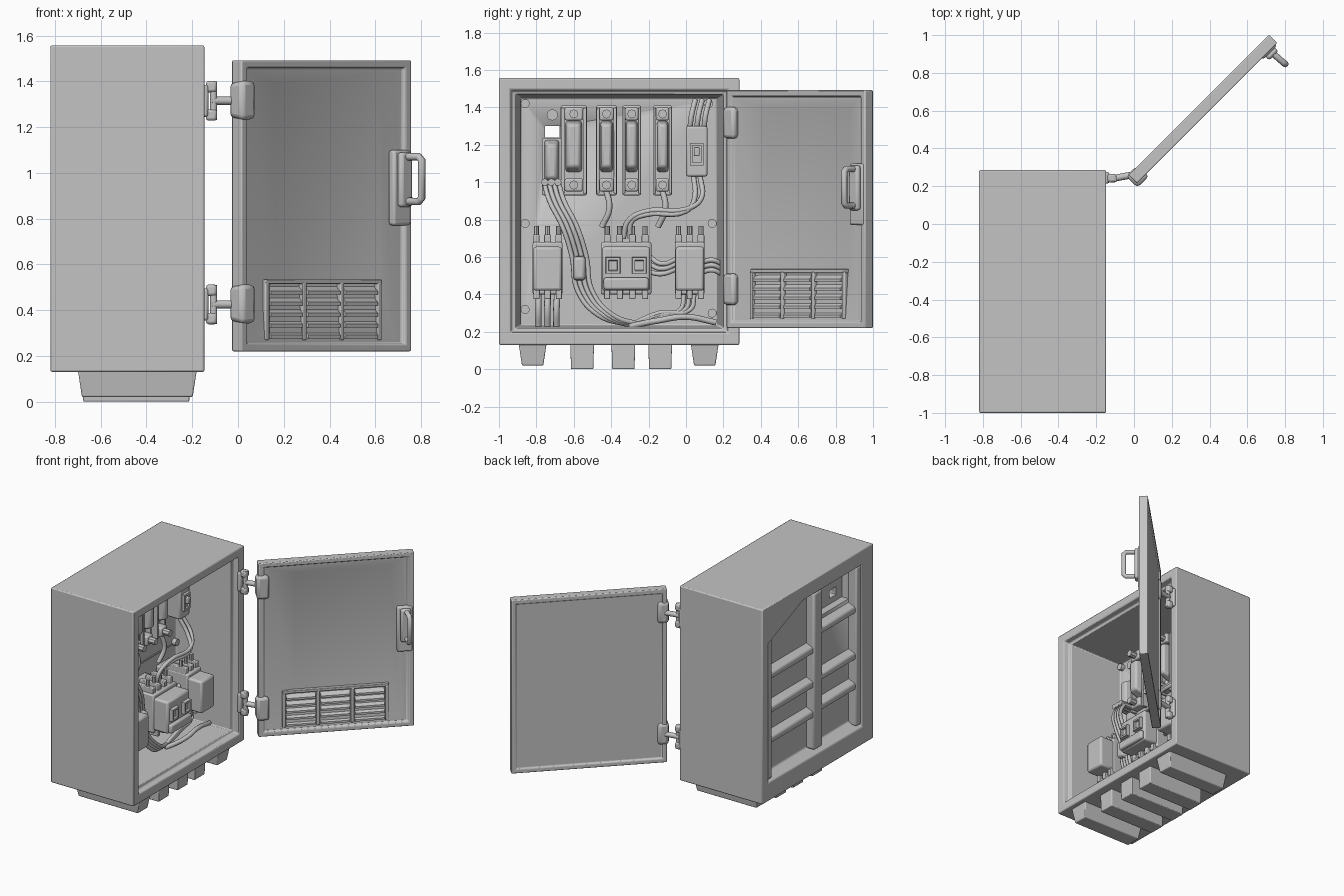
import bpy, bmesh, math
from mathutils import Matrix, Vector

grey = bpy.data.materials.new("plain grey")
grey.diffuse_color = (0.55, 0.55, 0.55, 1)
WORLD = Matrix.Identity(4)
# door space: x points out of the door's inner side, y runs along its width
DOOR = Matrix.Translation((0.366, 0.6075, 0)) @ Matrix.Rotation(-math.pi / 4, 4, 'Z')
# panel space: x = 0 is the front of the mounting plate; the lower row stands further out
P = -0.62
PANEL = Matrix.Translation((P, 0, 0))
LOWER = Matrix.Translation((-0.545, 0, 0))


def finish(name, bm, mat=WORLD, bevel=0.0):
    bmesh.ops.recalc_face_normals(bm, faces=bm.faces)
    me = bpy.data.meshes.new(name)
    bm.to_mesh(me)
    bm.free()
    me.materials.append(grey)
    ob = bpy.data.objects.new(name, me)
    ob.matrix_world = mat
    bpy.context.collection.objects.link(ob)
    bpy.ops.object.select_all(action='DESELECT')
    ob.select_set(True)
    bpy.context.view_layer.objects.active = ob
    bpy.ops.object.shade_smooth_by_angle(angle=math.radians(35))
    if bevel:
        m = ob.modifiers.new("rounding", 'BEVEL')
        m.width, m.segments, m.limit_method = bevel, 2, 'ANGLE'
        m.angle_limit = math.radians(50)
    return ob


def skin(name, loops, mat=WORLD, bevel=0.0):
    """Closed solid through matching point loops."""
    bm = bmesh.new()
    loops = [[bm.verts.new(c) for c in lp] for lp in loops]
    n = len(loops[0])
    for p, q in zip(loops, loops[1:]):
        for i in range(n):
            j = (i + 1) % n
            bm.faces.new((p[i], p[j], q[j], q[i]))
    bm.faces.new(loops[0])
    bm.faces.new(loops[-1])
    return finish(name, bm, mat, bevel)


def loft(name, rings, mat=WORLD, bevel=0.0):
    """Solid through rectangles (x, y0, y1, z0, z1)."""
    return skin(name, [[(x, y, z) for y, z in ((a, c), (b, c), (b, d), (a, d))]
                       for x, a, b, c, d in rings], mat, bevel)


def box(name, x0, x1, y0, y1, z0, z1, mat=WORLD, bevel=0.0):
    return loft(name, [(x0, y0, y1, z0, z1), (x1, y0, y1, z0, z1)], mat, bevel)


def cyl(name, r, p0, p1, mat=WORLD, sides=12):
    p0, p1 = Vector(p0), Vector(p1)
    d = p1 - p0
    m = Matrix.Translation((p0 + p1) / 2) @ d.to_track_quat('Z', 'Y').to_matrix().to_4x4()
    bm = bmesh.new()
    bmesh.ops.create_cone(bm, cap_ends=True, segments=sides, radius1=r, radius2=r,
                          depth=d.length, matrix=m)
    return finish(name, bm, mat)


def tube(name, r, pts, mat=LOWER, straight=False):
    cu = bpy.data.curves.new(name, 'CURVE')
    cu.dimensions = '3D'
    cu.bevel_depth, cu.bevel_resolution, cu.use_fill_caps = r, 2, True
    cu.resolution_u = 6
    sp = cu.splines.new('POLY' if straight else 'BEZIER')
    store = sp.points if straight else sp.bezier_points
    store.add(len(pts) - 1)
    for p, co in zip(store, pts):
        if straight:
            p.co = (*co, 1)
        else:
            p.co = co
            p.handle_left_type = p.handle_right_type = 'AUTO'
    cu.materials.append(grey)
    ob = bpy.data.objects.new(name, cu)
    ob.matrix_world = mat
    bpy.context.collection.objects.link(ob)
    return ob


# --- cabinet shell: rear recess, outer walls, front lip and cavity in one skin
cabinet = loft("cabinet", [
    (-0.745, -0.85, 0.19, 0.30, 1.43), (-0.82, -0.87, 0.22, 0.26, 1.45),
    (-0.82, -1.0, 0.285, 0.13, 1.557), (-0.147, -1.0, 0.285, 0.13, 1.557),
    (-0.147, -0.94, 0.225, 0.195, 1.495), (-0.19, -0.93, 0.215, 0.205, 1.485),
    (-0.19, -0.91, 0.20, 0.22, 1.47), (P, -0.885, 0.165, 0.235, 1.45)], bevel=0.01)
for name, args in (("plate_hole_cutter", (-0.9, -0.3, -0.755, -0.675, 1.24, 1.30)),
                   ("rear_pocket_cutter", (-0.9, -0.69, -0.82, -0.45, 1.20, 1.41))):
    cutter = box(name, *args)
    cutter.hide_render = True
    cutter.hide_viewport = True
    cut = cabinet.modifiers.new(name, 'BOOLEAN')
    cut.operation, cut.object = 'DIFFERENCE', cutter

# --- rear ribs dividing the recess into shallow pans
box("rear_post", -0.81, -0.73, -0.43, -0.33, 0.29, 1.44, bevel=0.015)
for y0, y1, levels in ((-0.36, 0.19, (1.02, 0.77, 0.55)), (-0.85, -0.40, (1.13, 0.79, 0.57))):
    for z in levels:
        loft("rear_shelf", [(-0.73, y0, y1, z - 0.06, z + 0.05),
                            (-0.80, y0, y1, z - 0.02, z + 0.02)], bevel=0.01)
for y in (-0.845, 0.185):
    box("rear_side_rib", -0.81, -0.73, y - 0.025, y + 0.025, 0.28, 1.44, bevel=0.008)
skin("rear_corner_gusset", [[(x, 0.225, 1.28), (x, 0.225, 1.455), (x, -0.20, 1.455)]
                            for x in (-0.73, -0.817)])

# --- bars and feet below
def foot(name, y0, y1, bottom, x0, x1, taper):
    skin(name, [[(x0 + t, y0 + t, z), (x1 - t, y0 + t, z), (x1 - t, y1 - t, z), (x0 + t, y1 - t, z)]
                for z, t in ((0.14, 0), (bottom, taper))], bevel=0.006)

for y in (-0.82, 0.10):
    foot("corner_foot", y - 0.075, y + 0.075, 0.02, -0.70, -0.18, 0.018)
for y in (-0.555, -0.335, -0.138):
    foot("bottom_bar", y - 0.063, y + 0.063, 0.0, -0.68, -0.21, 0.003)

# --- mounting plate details
box("plate_seam", -0.01, 0.006, -0.87, 0.15, 0.765, 0.775, PANEL)
for y, z in ((-0.86, 1.42), (0.12, 1.42), (-0.86, 0.78), (0.14, 0.78), (-0.86, 0.32), (0.14, 0.30)):
    cyl("plate_screw", 0.024, (-0.01, y, z), (0.03, y, z), PANEL)

# --- upper row of fuse modules: side rails, body and end clips
for y, w in ((-0.60, 0.07), (-0.425, 0.055), (-0.29, 0.05), (-0.125, 0.05)):
    box("fuse_base", -0.01, 0.05, y - w, y + w, 0.93, 1.41, PANEL, 0.008)
    for s in (-1, 1):
        box("fuse_rail", 0.04, 0.09, y + s * w * .84 - w * .15, y + s * w * .84 + w * .15,
            0.94, 1.40, PANEL, 0.004)
    loft("fuse_body", [(0.04, y - w * .65, y + w * .65, 1.05, 1.33),
                       (0.13, y - w * .5, y + w * .5, 1.08, 1.31)], PANEL, 0.015)
    for z in (1.365, 0.985):
        box("fuse_clip", 0.04, 0.11, y - w * .7, y + w * .7, z - 0.035, z + 0.035, PANEL, 0.01)
        cyl("fuse_bolt", 0.024, (0.09, y, z), (0.16, y, z), PANEL, sides=8)

# module around the hole
box("open_fuse_base", -0.01, 0.05, -0.77, -0.665, 0.93, 1.235, PANEL, 0.008)
loft("open_fuse_body", [(0.04, -0.76, -0.675, 1.0, 1.23),
                        (0.12, -0.745, -0.69, 1.02, 1.2)], PANEL, 0.015)
cyl("open_fuse_bolt", 0.03, (-0.01, -0.715, 1.36), (0.06, -0.715, 1.36), PANEL)
for dy in (-0.035, 0.0, 0.035):
    cyl("open_fuse_terminal", 0.02, (0.04, -0.72 + dy, 1.0), (0.17, -0.72 + dy, 1.0), PANEL, sides=8)

# main switch
box("switch_body", -0.01, 0.15, 0.0, 0.115, 1.03, 1.30, PANEL, 0.012)
loft("switch_frame", [(0.14, 0.022, 0.093, 1.09, 1.21), (0.17, 0.022, 0.093, 1.09, 1.21),
                      (0.17, 0.036, 0.079, 1.105, 1.195), (0.155, 0.036, 0.079, 1.105, 1.195)], PANEL)
box("switch_lever", 0.15, 0.19, 0.043, 0.072, 1.14, 1.185, PANEL, 0.005)
for dy in (0.02, 0.057, 0.095):
    tube("switch_feed", 0.014, [(0.10, dy, 1.28), (0.11, dy + 0.01, 1.36), (0.06, dy + 0.03, 1.44)], PANEL)

# --- lower row of contactors
for y, w, n in ((-0.74, 0.08, 3), (-0.32, 0.135, 4), (0.02, 0.08, 3)):
    box("contactor_base", -0.09, 0.18, y - w, y + w, 0.40, 0.68, LOWER, 0.01)
    box("contactor_body", 0.16, 0.29, y - w * .95, y + w * .95, 0.42, 0.655, LOWER, 0.014)
    for i in range(n):
        ty = y + w * 1.5 * (i / (n - 1) - 0.5)
        box("top_terminal", 0, 0.16, ty - 0.018, ty + 0.018, 0.66, 0.72, LOWER, 0.005)
        cyl("top_pin", 0.014, (0.11, ty, 0.70), (0.11, ty, 0.765), LOWER, sides=8)
        box("lower_terminal", 0, 0.20, ty - 0.016, ty + 0.016, 0.375, 0.43, LOWER, 0.005)
for y in (-0.39, -0.25):
    loft("contactor_window", [(0.28, y - .04, y + .04, 0.51, 0.60), (0.315, y - .037, y + .037, 0.513, 0.597),
                              (0.315, y - .024, y + .024, 0.526, 0.584), (0.30, y - .022, y + .022, 0.53, 0.58)], LOWER)
box("contactor_ledge", 0.28, 0.315, -0.44, -0.20, 0.425, 0.49, LOWER, 0.012)
loft("cable_coupler", [(0.05, -0.61, -0.53, 0.46, 0.62), (0.20, -0.60, -0.54, 0.48, 0.60)], LOWER, 0.015)

# --- cables
for i in range(4):
    o = i * 0.026
    tube("main_cable", 0.013, [(0.06, -0.76 + o, 1.0), (0.12, -0.73 + o, 0.90), (0.16, -0.66 + o, 0.76),
                               (0.15, -0.61 + o, 0.60), (0.16, -0.58 + o, 0.42),
                               (0.18, -0.47 + o, 0.29), (0.14, -0.30 + o, 0.235)])
for i in range(3):
    o = i * 0.027
    tube("return_cable", 0.013, [(0.14, -0.01 + o, 0.40), (0.15, -0.03 + o, 0.32), (0.16, -0.14, 0.28 + o * .4),
                                 (0.15, -0.30, 0.235)])
    tube("side_cable", 0.013, [(0.10, -0.20, 0.52 + o * 1.6), (0.13, -0.13, 0.51 + o), (0.10, -0.04, 0.54 + o)])
    tube("outlet_cable", 0.013, [(0.12, 0.09, 0.52 + o), (0.14, 0.14, 0.53 + o), (0.12, 0.19, 0.51 + o)])
    tube("left_drop", 0.018, [(0.12, -0.79 + o * 1.9, 0.41), (0.14, -0.79 + o * 1.8, 0.32), (0.11, -0.79 + o * 1.8, 0.22)])
for o in (0.0, 0.035):
    tube("switch_cable", 0.014, [(0.03, 0.04 + o, 1.04), (0.11, 0.045 + o, 0.91), (0.16, 0.0, 0.845 + o * .3),
                                 (0.15, -0.22, 0.825 + o * .5), (0.13, -0.29 - o * .6, 0.79), (0.11, -0.30 - o, 0.70)])
tube("floor_cable", 0.016, [(0.20, 0.16, 0.25), (0.22, 0.0, 0.28), (0.22, -0.15, 0.26), (0.16, -0.30, 0.23)])
for y in (-0.43, -0.13):
    tube("fuse_cable", 0.016, [(0.08, y, 0.97), (0.10, y + 0.02, 0.86), (0.08, y - 0.02, 0.76)], PANEL)

# --- door: outer skin, rim and dished inner panel
loft("door", [
    (-0.020, -0.47, 0.47, 0.275, 1.435), (-0.020, -0.492, 0.492, 0.252, 1.458),
    (-0.032, -0.495, 0.495, 0.25, 1.46), (-0.032, -0.525, 0.525, 0.22, 1.492),
    (0.03, -0.525, 0.525, 0.22, 1.492), (0.03, -0.49, 0.49, 0.25, 1.462),
    (0.012, -0.482, 0.482, 0.258, 1.454), (0.01, -0.46, 0.44, 0.27, 1.44),
    (-0.012, -0.27, 0.365, 0.55, 1.39)], DOOR, 0.006)

# louvre vents: three columns of slats between posts
for k in range(3):
    y = -0.235 + 0.232 * k
    for i in range(5):
        z = 0.285 + 0.048 * i
        loft("vent_slat", [(-0.01, y - 0.1, y + 0.1, z - 0.008, z + 0.028),
                           (0.02, y - 0.098, y + 0.098, z - 0.008, z + 0.006)], DOOR)
for y in (-0.35, -0.12, 0.113, 0.345):
    box("vent_post", -0.01, 0.016, y - 0.012, y + 0.012, 0.27, 0.52, DOOR, 0.004)
box("vent_top_ledge", -0.015, 0.014, -0.36, 0.36, 0.515, 0.535, DOOR, 0.004)

# lock plate and pull handle
box("lock_plate", 0.0, 0.038, 0.41, 0.515, 0.77, 1.10, DOOR, 0.012)
box("lock_block", 0.03, 0.065, 0.43, 0.50, 0.85, 1.09, DOOR, 0.014)
tube("pull_handle", 0.017, [(0.05, 0.47, 0.875), (0.125, 0.475, 0.875), (0.14, 0.477, 0.89),
                            (0.14, 0.477, 1.055), (0.125, 0.475, 1.07), (0.05, 0.47, 1.07)], DOOR, True)

# --- hinges
for z in (1.315, 0.425):
    box("hinge_leaf", -0.16, -0.13, 0.215, 0.275, z - 0.07, z + 0.07, bevel=0.01)
    for s in (-1, 1):
        box("hinge_ear", -0.14, -0.092, 0.22, 0.265, z + s * 0.062 - 0.025, z + s * 0.062 + 0.025, bevel=0.012)
    cyl("hinge_pin", 0.016, (-0.107, 0.24, z - 0.085), (-0.107, 0.24, z + 0.085))
    cyl("hinge_link", 0.018, (-0.115, 0.24, z), (-0.01, 0.26, z))
    loft("hinge_knuckle", [(-0.038, -0.54, -0.465, z - 0.075, z + 0.08),
                           (0.048, -0.54, -0.45, z - 0.085, z + 0.09)], DOOR, 0.022)
